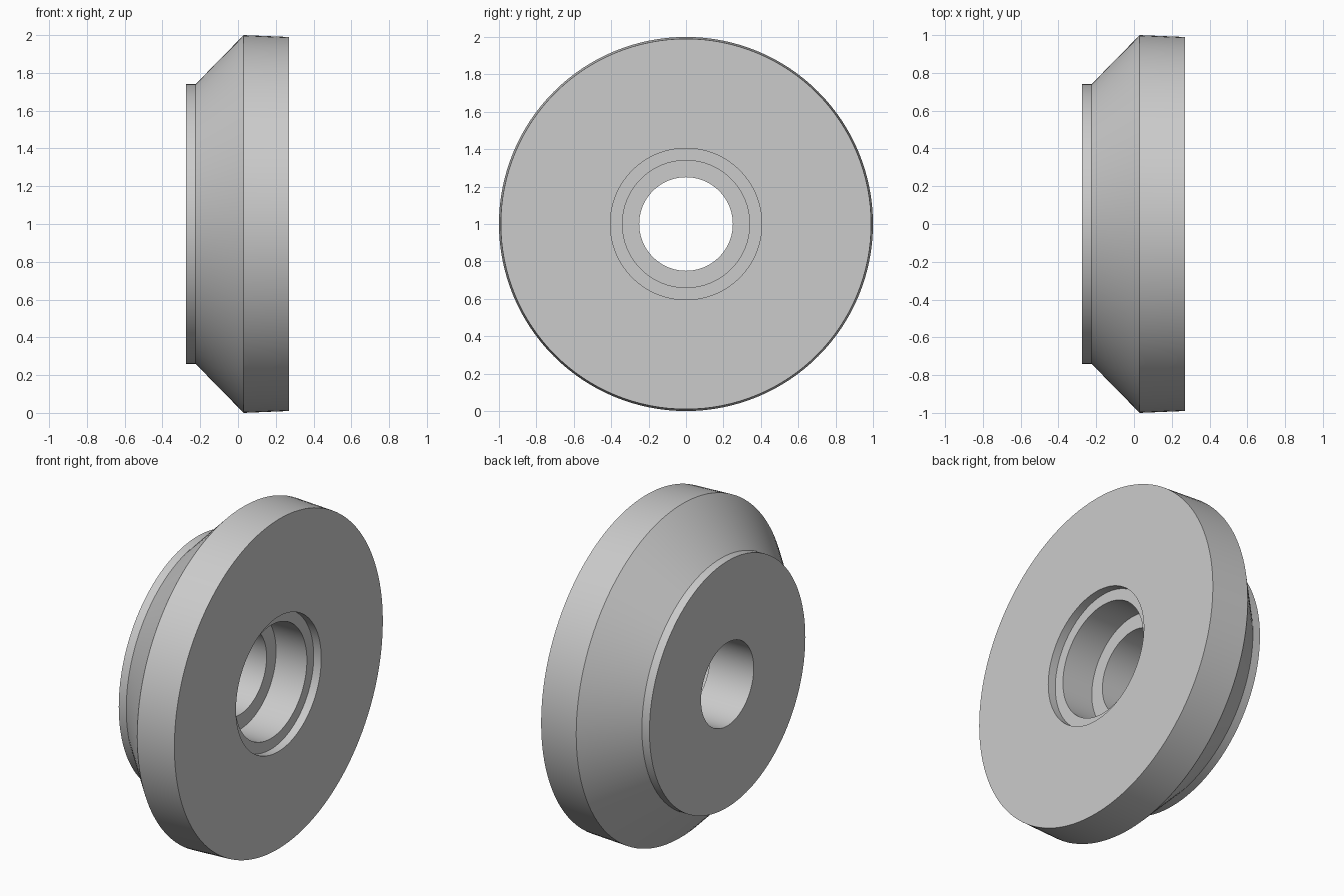
import bpy
import bmesh
from math import radians, tau
from mathutils import Matrix

cube = bpy.data.objects.get("Cube")
if cube:
    bpy.data.objects.remove(cube, do_unlink=True)

SEGMENTS = 128

# Plain grey metal
grey = bpy.data.materials.new("grey_metal")
colour = (0.6, 0.6, 0.6, 1)
grey.diffuse_color = colour
grey.use_nodes = True
grey.node_tree.nodes["Principled BSDF"].inputs["Base Color"].default_value = colour

# Closed cross-section as (position along the axle, radius)
profile = [
    (-0.275, 0.25), (-0.275, 0.74),                # small end face
    (-0.225, 0.74), (0.03, 1.0), (0.27, 0.99),     # collar, cone, tapered rim
    (0.27, 0.405), (0.22, 0.405),                  # shallow recess
    (0.22, 0.34), (0.015, 0.34), (0.015, 0.25),    # bearing seat, bore shoulder
]

# Sweep the cross-section round the x axis
bm = bmesh.new()
rings = []
for i in range(SEGMENTS):
    turn = Matrix.Rotation(tau * i / SEGMENTS, 3, "X")
    rings.append([bm.verts.new(turn @ Matrix.Identity(3).col[0] * x
                               + turn @ Matrix.Identity(3).col[2] * r)
                  for x, r in profile])
for i, ring in enumerate(rings):
    following = rings[(i + 1) % SEGMENTS]
    for j in range(len(profile)):
        k = (j + 1) % len(profile)
        bm.faces.new((ring[j], ring[k], following[k], following[j]))
bmesh.ops.recalc_face_normals(bm, faces=bm.faces)

mesh = bpy.data.meshes.new("bevelled_wheel")
bm.to_mesh(mesh)
bm.free()
mesh.materials.append(grey)

wheel = bpy.data.objects.new("bevelled_wheel", mesh)
wheel.location.z = 1.0
bpy.context.collection.objects.link(wheel)

# Smooth round surfaces with crisp rims
bpy.ops.object.select_all(action="DESELECT")
wheel.select_set(True)
bpy.context.view_layer.objects.active = wheel
bpy.ops.object.shade_smooth_by_angle(angle=radians(30))
